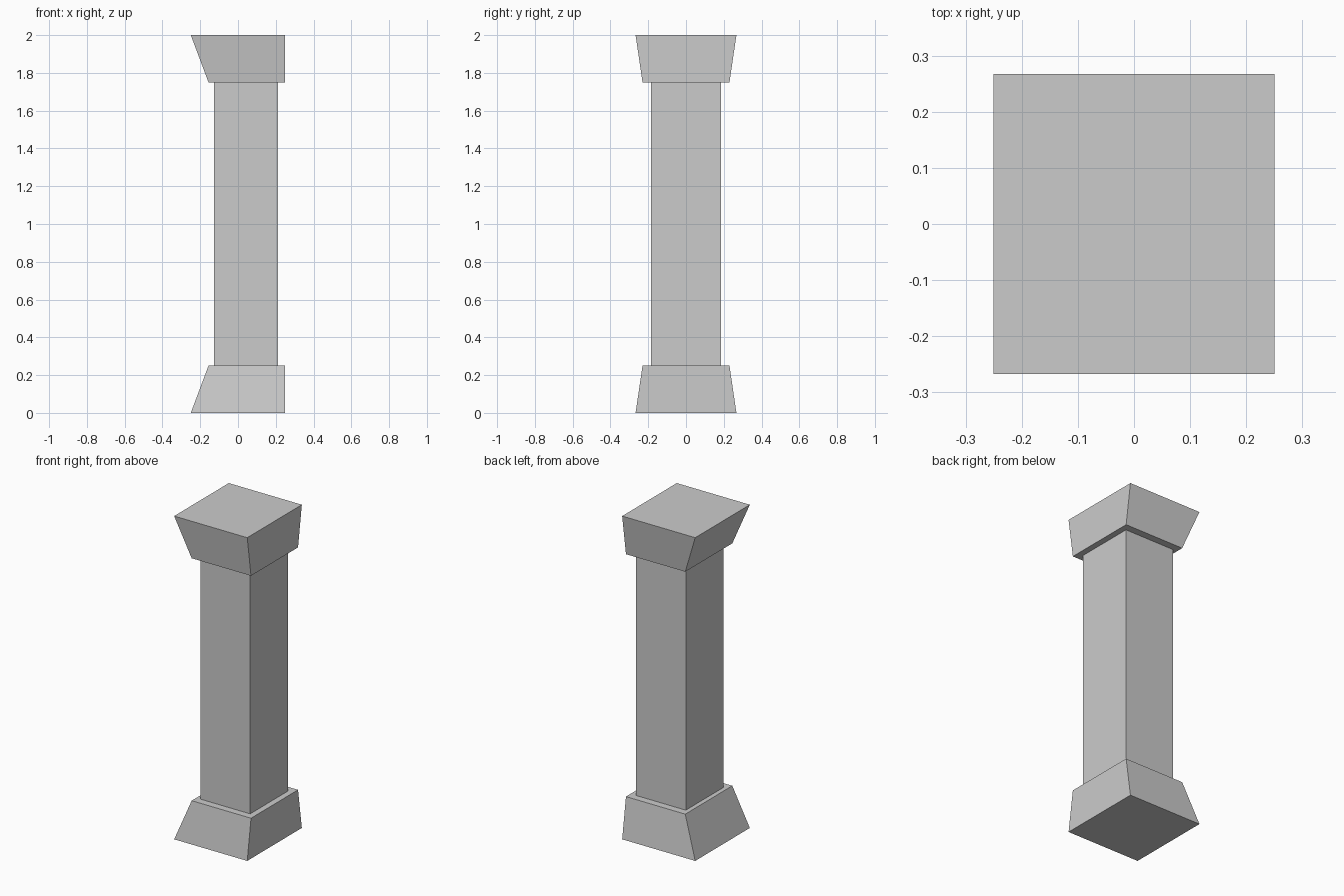
import bpy
import bmesh

if "Cube" in bpy.data.objects:
    bpy.data.objects.remove(bpy.data.objects["Cube"])


def rect(bm, x0, x1, y, z):
    return [bm.verts.new(p) for p in ((x0, -y, z), (x1, -y, z), (x1, y, z), (x0, y, z))]


def block(name, low, high, capped=True):
    """Four-sided block between two rectangles given as (x0, x1, half_y, z)."""
    bm = bmesh.new()
    a, b = rect(bm, *low), rect(bm, *high)
    for i in range(4):
        j = (i + 1) % 4
        bm.faces.new((a[i], a[j], b[j], b[i]))
    if capped:
        bm.faces.new(a[::-1])
        bm.faces.new(b)
    mesh = bpy.data.meshes.new(name)
    bm.to_mesh(mesh)
    bm.free()
    obj = bpy.data.objects.new(name, mesh)
    bpy.context.collection.objects.link(obj)
    return obj


WIDE = (-0.25, 0.25, 0.267)
NARROW = (-0.156, 0.25, 0.23)
SHAFT = (-0.128, 0.213, 0.185)

# Flared base and matching upside-down capital, both flush on the right side
block("base", (*WIDE, 0), (*NARROW, 0.25))
block("capital", (*NARROW, 1.75), (*WIDE, 2))

# Shaft made of three stacked sections
levels = [0.25, 0.57, 1.21, 1.75]
for n, (z0, z1) in enumerate(zip(levels, levels[1:]), 1):
    block(f"shaft_section_{n}", (*SHAFT, z0), (*SHAFT, z1), capped=False)
